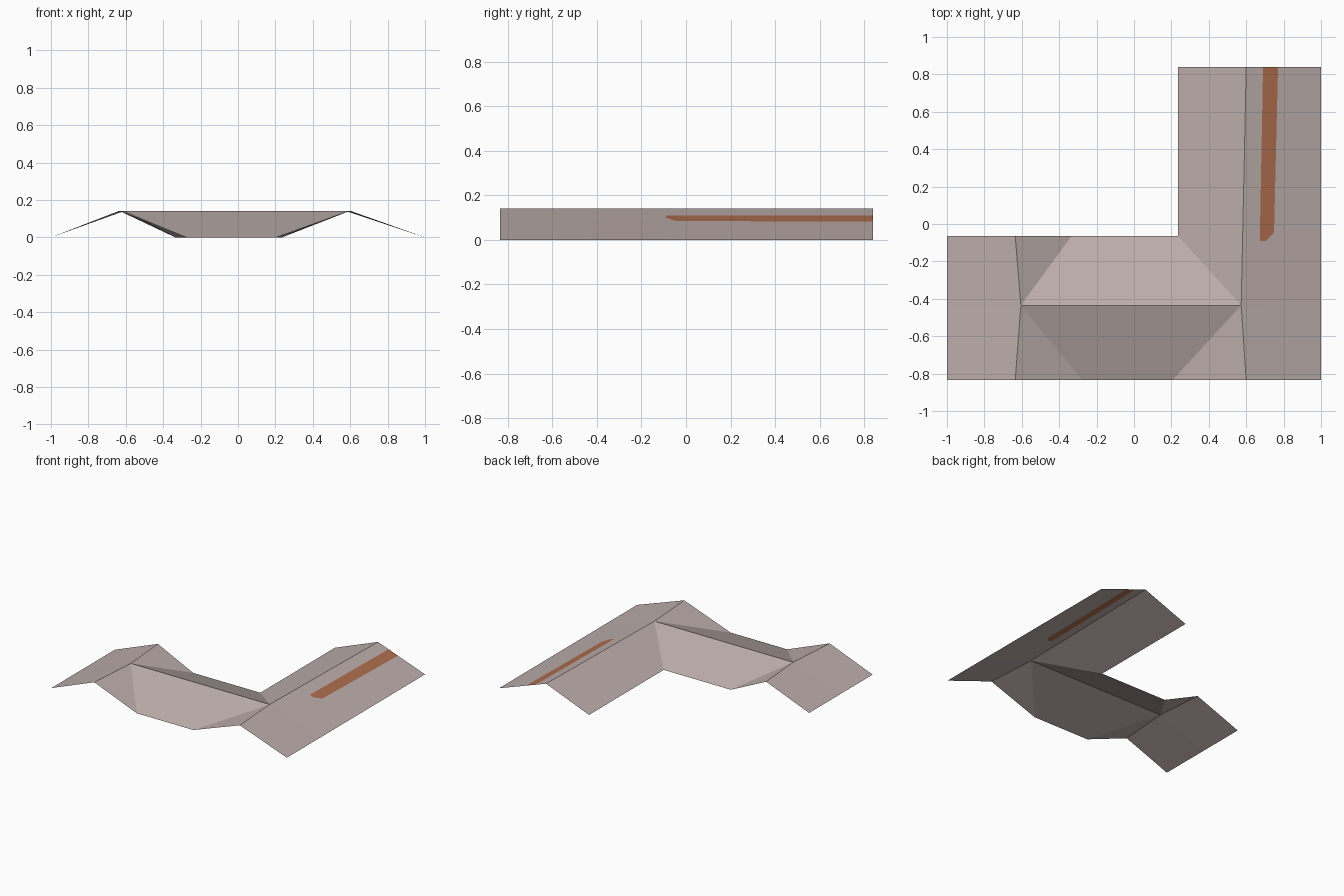
import bpy
import bmesh

if "Cube" in bpy.data.objects:
    bpy.data.objects.remove(bpy.data.objects["Cube"], do_unlink=True)

H = 0.142                              # ridge height
FRONT, RIDGE, INNER, BACK = -0.835, -0.435, -0.065, 0.84


def make_material(name, color):
    mat = bpy.data.materials.new(name)
    mat.use_nodes = True
    mat.diffuse_color = color
    mat.node_tree.nodes["Principled BSDF"].inputs["Base Color"].default_value = color
    return mat


roof_mat = make_material("roof_taupe", (0.50, 0.42, 0.405, 1))
rust_mat = make_material("rust_brown", (0.42, 0.155, 0.075, 1))


def make_sheet(name, faces):
    """Open sheet from (corner list, material index) pairs, welded together."""
    bm = bmesh.new()
    for corners, index in faces:
        face = bm.faces.new([bm.verts.new(c) for c in corners])
        face.material_index = index
        face.normal_update()
        if face.normal.z < 0:
            face.normal_flip()
    bmesh.ops.remove_doubles(bm, verts=bm.verts, dist=0.0005)
    mesh = bpy.data.meshes.new(name)
    bm.to_mesh(mesh)
    bm.free()
    mesh.materials.append(roof_mat)
    mesh.materials.append(rust_mat)
    obj = bpy.data.objects.new(name, mesh)
    bpy.context.collection.objects.link(obj)
    return obj


# Ridge corners and eave corners shared by the three wings
left_mid, right_mid = (-0.605, RIDGE, H), (0.573, RIDGE, H)
left_front, left_back = (-0.635, FRONT, H), (-0.635, INNER, H)
right_front, right_back = (0.60, FRONT, H), (0.60, BACK, H)
valley_lf, valley_rf = (-0.275, FRONT, 0), (0.205, FRONT, 0)
valley_lb, valley_rb = (-0.335, INNER, 0), (0.235, INNER, 0)

# Left wing: outer slope in two halves, inner slopes down to the valleys
make_sheet("left_wing_roof", [
    ([(-1, FRONT, 0), left_front, left_mid, (-1, RIDGE, 0)], 0),
    ([(-1, RIDGE, 0), left_mid, left_back, (-1, INNER, 0)], 0),
    ([left_front, valley_lf, left_mid], 0),
    ([left_back, left_mid, valley_lb], 0),
])

# Middle wing: front and back slopes between the valleys
make_sheet("middle_roof", [
    ([valley_lf, valley_rf, right_mid, left_mid], 0),
    ([valley_rb, valley_lb, left_mid, right_mid], 0),
])

# Right wing: inner slopes and the short front part of the outer slope
make_sheet("right_wing_roof", [
    ([valley_rf, right_front, right_mid], 0),
    ([valley_rb, right_mid, right_back, (valley_rb[0], BACK, 0)], 0),
    ([right_front, (1, FRONT, 0), (1, RIDGE, 0), right_mid], 0),
])


# Long outer slope with the rust streak cut into it
def slope_point(t, y):
    ridge_x = right_mid[0] + (right_back[0] - right_mid[0]) * (y - RIDGE) / (BACK - RIDGE)
    return (ridge_x + (1 - ridge_x) * t, y, H * (1 - t))


rows = [(RIDGE, 0.22, 0.30), (-0.09, 0.22, 0.30), (-0.045, 0.22, 0.40), (BACK, 0.225, 0.425)]
slope = []
for r, ((y0, *cut0), (y1, *cut1)) in enumerate(zip(rows, rows[1:])):
    low, high = [0, *cut0, 1], [0, *cut1, 1]
    for b in range(3):
        corners = [slope_point(low[b], y0), slope_point(low[b + 1], y0),
                   slope_point(high[b + 1], y1), slope_point(high[b], y1)]
        slope.append((corners, 1 if b == 1 and r > 0 else 0))
make_sheet("right_outer_slope", slope)
